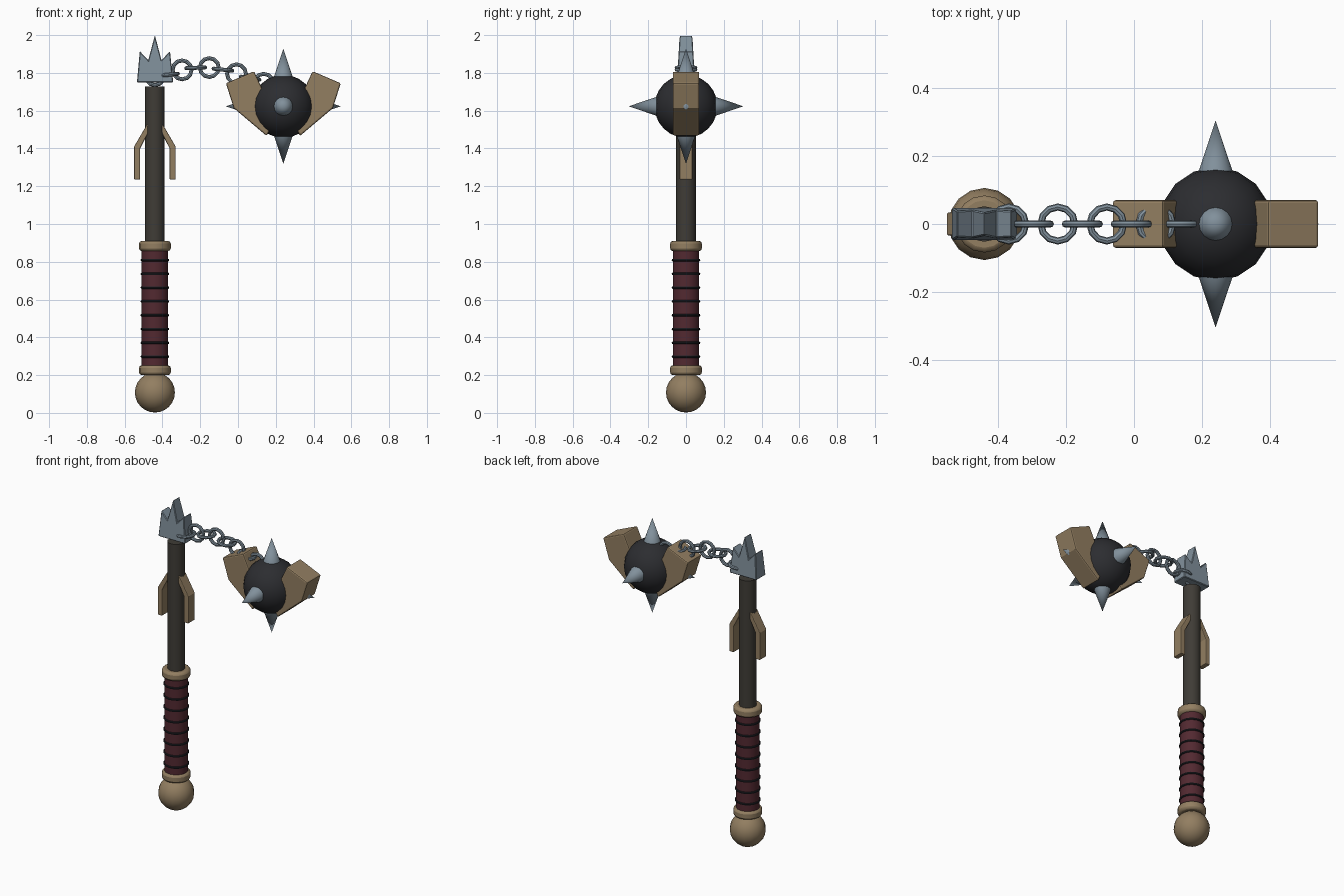
import bpy, bmesh, math
from mathutils import Vector

if "Cube" in bpy.data.objects:
    bpy.data.objects.remove(bpy.data.objects["Cube"])

HX = -0.44                       # handle axis
BALL = Vector((0.24, 0, 1.623))  # ball centre


def mat(name, r, g, b):
    m = bpy.data.materials.new(name)
    m.diffuse_color = (r, g, b, 1)
    m.use_nodes = True
    m.node_tree.nodes["Principled BSDF"].inputs["Base Color"].default_value = m.diffuse_color
    return m


TAN = mat("tan", 0.29, 0.21, 0.12)
STEEL = mat("steel", 0.22, 0.28, 0.33)
DARK = mat("dark_iron", 0.025, 0.026, 0.03)
WOOD = mat("dark_wood", 0.05, 0.045, 0.037)
LEATHER = mat("leather", 0.085, 0.022, 0.03)
CORD = mat("cord", 0.015, 0.016, 0.02)


def finish(name, m, bevel=0, segs=2, smooth=True):
    o = bpy.context.object
    o.name = name
    o.data.materials.append(m)
    if smooth:
        bpy.ops.object.shade_smooth_by_angle(angle=math.radians(35))
    if bevel:
        b = o.modifiers.new("bevel", "BEVEL")
        b.width, b.segments = bevel, segs
        b.limit_method, b.angle_limit = "ANGLE", math.radians(35)
    return o


def cyl(name, r, z0, z1, m, bevel=0):
    bpy.ops.mesh.primitive_cylinder_add(vertices=16, radius=r, depth=z1 - z0,
                                        location=(HX, 0, (z0 + z1) / 2))
    return finish(name, m, bevel)


def ball(name, r, loc, m):
    bpy.ops.mesh.primitive_uv_sphere_add(segments=16, ring_count=12, radius=r, location=loc)
    return finish(name, m)


def torus(name, R, r, loc, rot, m, n=16):
    bpy.ops.mesh.primitive_torus_add(major_radius=R, minor_radius=r, major_segments=n,
                                     minor_segments=8, location=loc, rotation=rot)
    return finish(name, m)


def slab(name, pts, half, m, origin, bevel, side=1):
    """Extrude an x-z profile to y = +-half; side=-1 mirrors it in x."""
    bm = bmesh.new()
    f = bm.faces.new([bm.verts.new((side * x, -half, z)) for x, z in pts])
    ext = bmesh.ops.extrude_face_region(bm, geom=[f])
    for v in ext["geom"]:
        if isinstance(v, bmesh.types.BMVert):
            v.co.y = half
    bmesh.ops.recalc_face_normals(bm, faces=bm.faces)
    me = bpy.data.meshes.new(name)
    bm.to_mesh(me)
    bm.free()
    o = bpy.data.objects.new(name, me)
    o.location = origin
    bpy.context.collection.objects.link(o)
    bpy.ops.object.select_all(action="DESELECT")
    o.select_set(True)
    bpy.context.view_layer.objects.active = o
    return finish(name, m, bevel, smooth=False)


# Handle
ball("pommel", 0.106, (HX, 0, 0.108), TAN)
cyl("lower_collar", 0.084, 0.20, 0.252, TAN, 0.014)
cyl("grip", 0.07, 0.24, 0.87, LEATHER)
cyl("upper_collar", 0.084, 0.857, 0.91, TAN, 0.014)
cyl("shaft", 0.052, 0.89, 1.727, WOOD)
for i in range(8):
    torus(f"grip_cord_{i}", 0.069, 0.007, (HX, 0, 0.298 + 0.073 * i), (0, 0, 0), CORD)

# Bent prongs on both sides of the shaft
prong = [(0.02, 1.545), (0.046, 1.52), (0.11, 1.41), (0.11, 1.235),
         (0.078, 1.235), (0.078, 1.40), (0.035, 1.485), (0.02, 1.49)]
for s, n in ((-1, "left"), (1, "right")):
    slab(f"{n}_prong", prong, 0.034, TAN, (HX, 0, 0), 0.005, s)

# Three pointed crown, thinner towards the top
crown = [(-0.095, 1.75), (-0.08, 1.915), (-0.035, 1.867), (0, 2.0),
         (0.035, 1.867), (0.08, 1.915), (0.097, 1.75)]
c = slab("crown", crown, 0.048, STEEL, (HX, 0, 0), 0.0)
for v in c.data.vertices:
    v.co.y *= 1 - 0.3 * (v.co.z - 1.75) / 0.25
b = c.modifiers.new("bevel", "BEVEL")
b.width, b.segments = 0.004, 1

# Chain of alternating links
heights = [1.785, 1.79, 1.816, 1.827, 1.828, 1.817, 1.795, 1.772, 1.745]
for i, z in enumerate(heights):
    lo, hi = heights[max(i - 1, 0)], heights[min(i + 1, 8)]
    tilt = math.atan2(lo - hi, 0.144) * 0.5
    rot = (math.pi / 2, 0, 0) if i % 2 == 0 else (0, tilt, 0)
    torus(f"chain_link_{i}", 0.05, 0.0105, (HX + 0.072 * i, 0, z), rot, STEEL, 12)

# Spiked ball
ball("ball", 0.167, BALL, DARK)
for i, d in enumerate([(1, 0, 0), (-1, 0, 0), (0, 1, 0), (0, -1, 0), (0, 0, 1), (0, 0, -1)]):
    d = Vector(d)
    bpy.ops.mesh.primitive_cone_add(vertices=16, radius1=0.052, depth=0.155,
                                    location=BALL + d * 0.2265,
                                    rotation=d.to_track_quat("Z", "Y").to_euler())
    finish(f"spike_{i}", STEEL)

# Angled blocks clamped on the ball
block = [(0.115, 0.10), (0.155, 0.186), (0.304, 0.122), (0.262, -0.01),
         (0.088, -0.157), (0.07, -0.12)]
for s, n in ((-1, "left"), (1, "right")):
    slab(f"{n}_block", block, 0.07, TAN, BALL, 0.008, s)
